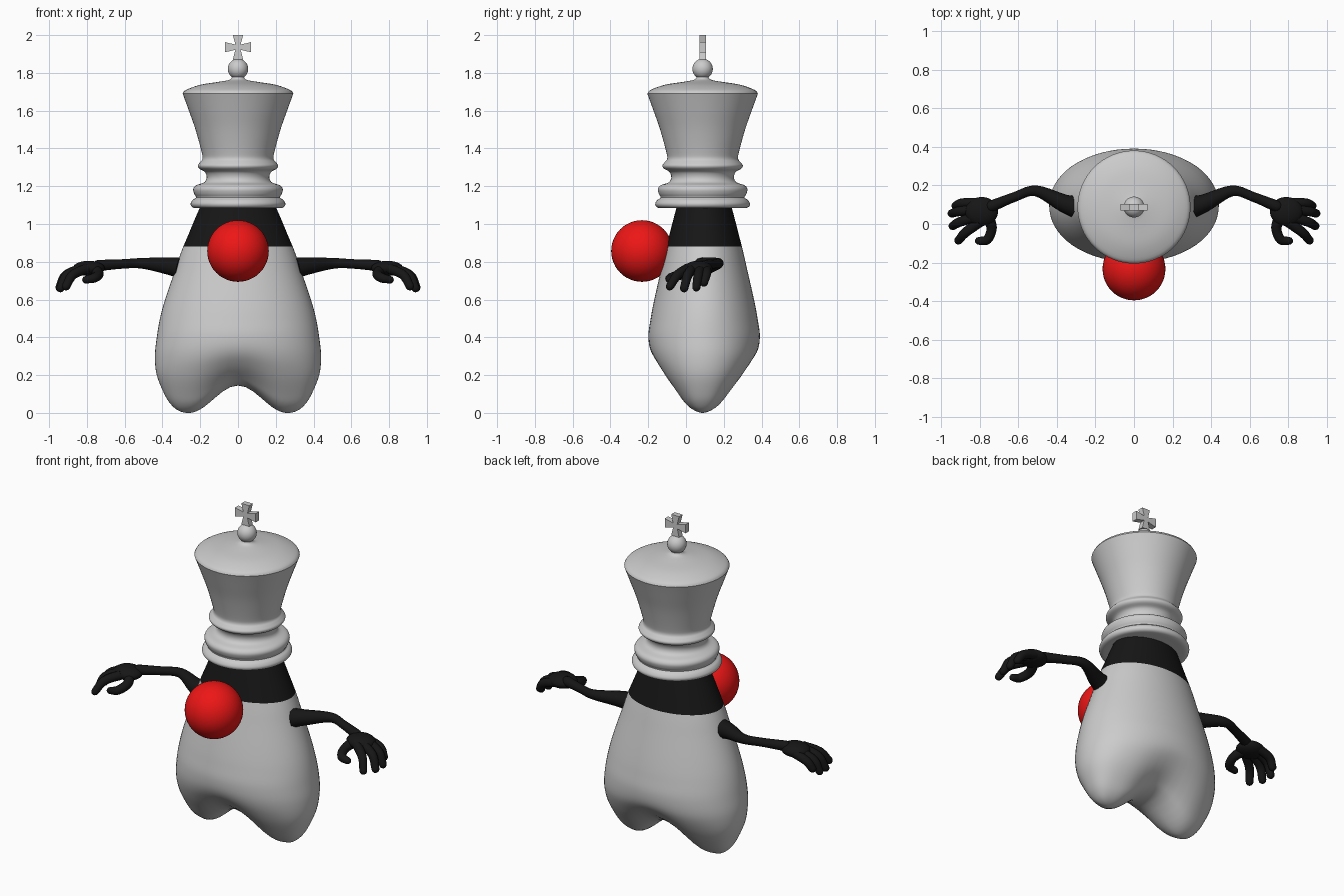
import bpy, bmesh, math
from mathutils import Vector, Matrix

if "Cube" in bpy.data.objects:
    bpy.data.objects.remove(bpy.data.objects["Cube"])

CY = 0.088          # y of the vertical axis
SEG = 64


def material(name, col):
    m = bpy.data.materials.new(name)
    m.diffuse_color = (*col, 1)
    m.use_nodes = True
    m.node_tree.nodes["Principled BSDF"].inputs["Base Color"].default_value = m.diffuse_color
    return m


BLACK = material("black", (0.008, 0.008, 0.008))
RED = material("red", (0.85, 0.008, 0.008))


def spline(rows, steps=5):
    """Catmull-Rom through rows; first and last rows only steer the ends."""
    out = []
    p = [Vector(r) for r in rows]
    for a, b, c, d in zip(p, p[1:], p[2:], p[3:]):
        for i in range(steps):
            t = i / steps
            out.append(0.5 * (2 * b + (c - a) * t + (2 * a - 5 * b + 4 * c - d) * t * t
                              + (3 * b - a - 3 * c + d) * t ** 3))
    return out + [p[-2]]


def finish(name, bm, mat=None, angle=40):
    bmesh.ops.remove_doubles(bm, verts=bm.verts, dist=1e-5)
    bmesh.ops.recalc_face_normals(bm, faces=bm.faces)
    me = bpy.data.meshes.new(name)
    bm.to_mesh(me)
    bm.free()
    me.shade_smooth()
    me.set_sharp_from_angle(angle=math.radians(angle))
    if mat:
        me.materials.append(mat)
    ob = bpy.data.objects.new(name, me)
    bpy.context.collection.objects.link(ob)
    return ob


def loft(name, rings, mat=None, angle=40):
    bm = bmesh.new()
    vs = [[bm.verts.new(p) for p in ring] for ring in rings]
    for r0, r1 in zip(vs, vs[1:]):
        for i in range(SEG):
            j = (i + 1) % SEG
            bm.faces.new((r0[i], r0[j], r1[j], r1[i]))
    return finish(name, bm, mat, angle)


def body_ring(row):
    """Oval ring: leg spacing c, depth b, w makes it pill-shaped; lifted between the legs."""
    z, c, b, w = row
    pts = []
    for i in range(SEG):
        t = math.cos(math.tau * i / SEG)
        x = c * ((1 - w) * t + w * math.sin(math.pi * t / 2)) + b * t
        lift = 0.145 * math.cos(math.pi * min(abs(x), 0.26) / 0.52) ** 2
        dz = lift * max(0, 1 - z / 0.5) ** 2
        y = CY + 0.008 * min(1, z / 0.3) + b * math.sin(math.tau * i / SEG)
        pts.append((x, y, z + dz))
    return pts


# body with two stubby legs
body_rows = [(0.012, 0.26, -0.055, 1), (0, 0.265, 0, 1), (0.012, 0.26, 0.055, 1),
             (0.045, 0.25, 0.105, 1), (0.1, 0.24, 0.15, 1), (0.2, 0.205, 0.225, 0.8),
             (0.3, 0.16, 0.28, 0.5), (0.4, 0.135, 0.295, 0.3), (0.5, 0.13, 0.283, 0.1),
             (0.6, 0.122, 0.264, 0), (0.75, 0.105, 0.23, 0), (0.88, 0.09, 0.2, 0),
             (1.09, 0.055, 0.145, 0)]
loft("body", [body_ring(r) for r in spline(body_rows)], angle=80)

# black collar between body and crown
loft("collar", [body_ring(r) for r in [(0.88, 0.09, 0.2, 0), (0.95, 0.078, 0.182, 0),
                                       (1.02, 0.067, 0.164, 0), (1.11, 0.052, 0.14, 0)]], BLACK)

# crown: turned profile (radius, z) with a crisp rim
base = [(0.1, 1.085), (0.18, 1.085), (0.235, 1.086), (0.251, 1.105), (0.24, 1.127), (0.222, 1.14),
        (0.232, 1.16), (0.237, 1.185), (0.222, 1.205), (0.18, 1.22), (0.166, 1.245),
        (0.175, 1.275), (0.205, 1.293), (0.213, 1.31), (0.2, 1.328), (0.188, 1.345),
        (0.192, 1.38), (0.225, 1.5), (0.26, 1.6), (0.293, 1.69), (0.31, 1.73)]
top = [(0.3, 1.68), (0.293, 1.69), (0.275, 1.71), (0.2, 1.737), (0.1, 1.753), (0.05, 1.762),
       (0.033, 1.775), (0.03, 1.8), (0.03, 1.82)]
profile = [(0, 1.085)] + spline(base, 4) + spline(top, 4)[1:]
loft("crown", [[(r * math.cos(math.tau * i / SEG), CY + r * math.sin(math.tau * i / SEG), z)
                for i in range(SEG)] for r, z in profile])


def ball(name, loc, radii, mat=None):
    bm = bmesh.new()
    bmesh.ops.create_uvsphere(bm, u_segments=48, v_segments=24, radius=1,
                              matrix=Matrix.Translation(loc) @ Matrix.Diagonal((*radii, 1)))
    return finish(name, bm, mat, 180)


ball("crown_ball", (0, CY, 1.821), (0.054,) * 3)
ball("nose", (0, -0.233, 0.857), (0.163,) * 3, RED)

# flared cross on top
bm = bmesh.new()
outline = []
for k in range(4):
    rot = Matrix.Rotation(k * math.pi / 2, 2)
    reach = 0.07 if k % 2 == 0 else 0.064
    outline += [rot @ Vector(p) for p in ((reach, -0.027), (reach, 0.027), (0.014, 0.014))]
face = bm.faces.new([bm.verts.new((p.x, CY - 0.017, 1.936 + p.y)) for p in outline])
ext = bmesh.ops.extrude_face_region(bm, geom=[face])["geom"]
bmesh.ops.translate(bm, verts=[v for v in ext if isinstance(v, bmesh.types.BMVert)],
                    vec=(0, 0.034, 0))
finish("crown_cross", bm, angle=20)


def limb(name, rows, side):
    """Tapered tube through (x, y, z, radius) rows with a rounded tip."""
    rows = [Vector(r) for r in rows]
    pts = spline([2 * rows[0] - rows[1]] + rows + [2 * rows[-1] - rows[-2]])
    tip, r = pts[-1].xyz, pts[-1].w
    d = (tip - pts[-2].xyz).normalized()
    for a in (30, 60, 85):
        a = math.radians(a)
        pts.append(Vector((*(tip + d * r * math.sin(a)), r * math.cos(a))))
    cu = bpy.data.curves.new(name, 'CURVE')
    cu.dimensions = '3D'
    cu.bevel_depth = 1
    cu.bevel_resolution = 4
    cu.use_fill_caps = True
    sp = cu.splines.new('POLY')
    sp.points.add(len(pts) - 1)
    for p, v in zip(sp.points, pts):
        p.co = (side * v.x, v.y, v.z, 1)
        p.radius = v.w
    cu.materials.append(BLACK)
    bpy.context.collection.objects.link(bpy.data.objects.new(name, cu))


# arms, palms, fingers and thumbs on both sides
LIMBS = {
    "arm": [(0.31, 0.09, 0.768, 0.056), (0.37, 0.11, 0.778, 0.046), (0.51, 0.172, 0.792, 0.028),
            (0.62, 0.14, 0.788, 0.025), (0.74, 0.092, 0.78, 0.03)],
    "little_finger": [(0.8, 0.11, 0.765, 0.026), (0.89, 0.108, 0.735, 0.025), (0.925, 0.095, 0.69, 0.022)],
    "ring_finger": [(0.81, 0.08, 0.77, 0.027), (0.91, 0.065, 0.73, 0.025), (0.945, 0.055, 0.665, 0.022)],
    "middle_finger": [(0.81, 0.04, 0.77, 0.027), (0.905, 0.01, 0.73, 0.025), (0.94, -0.01, 0.66, 0.022)],
    "index_finger": [(0.8, 0.01, 0.765, 0.027), (0.875, -0.045, 0.73, 0.025), (0.91, -0.085, 0.67, 0.022)],
    "thumb": [(0.76, 0.04, 0.76, 0.03), (0.738, -0.02, 0.735, 0.027), (0.76, -0.08, 0.715, 0.025),
              (0.805, -0.088, 0.705, 0.02)],
}
for side, label in ((1, "left"), (-1, "right")):
    for part, rows in LIMBS.items():
        limb(f"{label}_{part}", rows, side)
    ball(f"{label}_palm", (side * 0.79, 0.065, 0.765), (0.085, 0.075, 0.04), BLACK)
